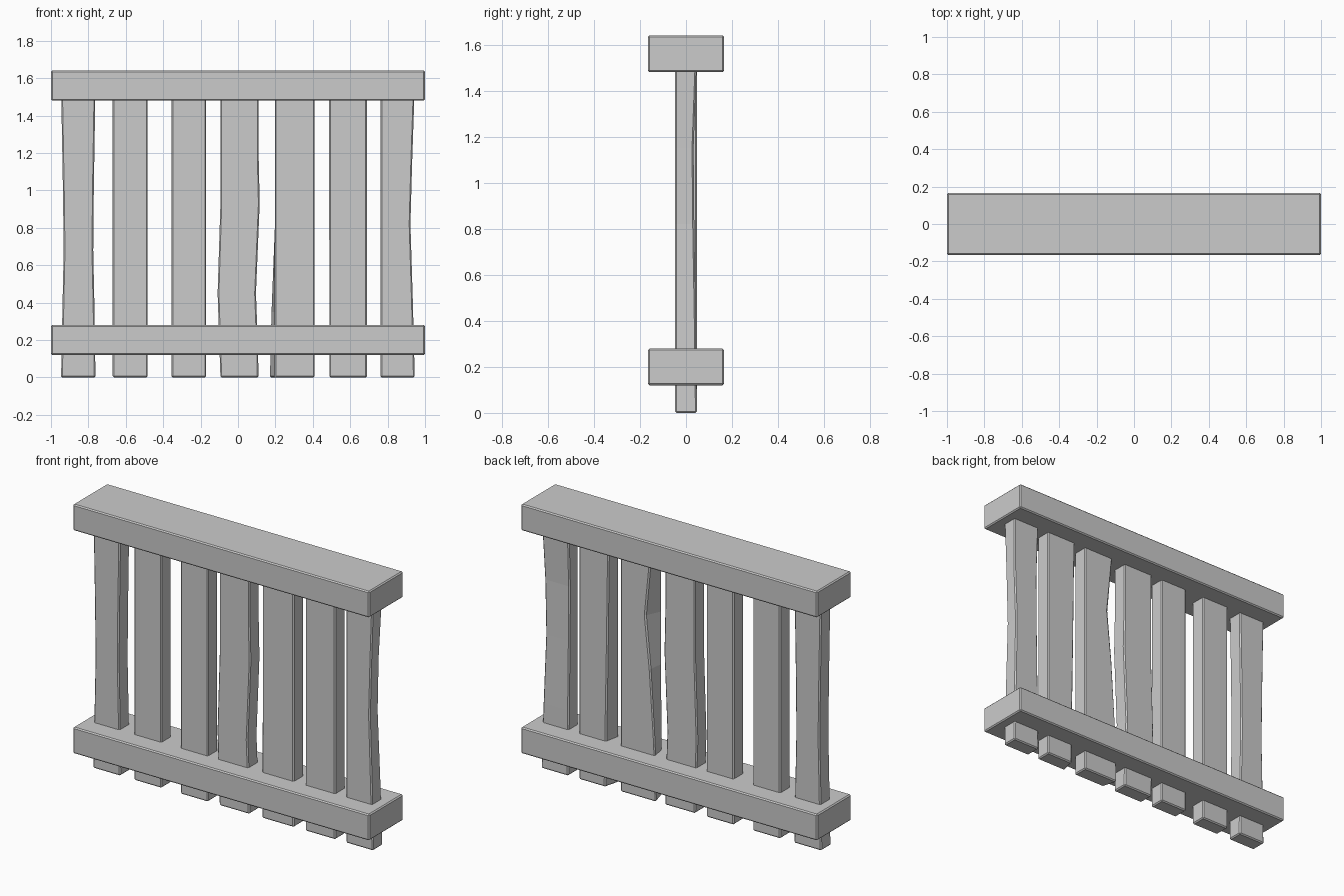
import bpy, bmesh

if "Cube" in bpy.data.objects:
    bpy.data.objects.remove(bpy.data.objects["Cube"])


def finish(bm, name, width):
    bmesh.ops.recalc_face_normals(bm, faces=bm.faces)
    mesh = bpy.data.meshes.new(name)
    bm.to_mesh(mesh)
    bm.free()
    obj = bpy.data.objects.new(name, mesh)
    bpy.context.collection.objects.link(obj)
    mod = obj.modifiers.new("worn_edges", 'BEVEL')
    mod.width = width
    mod.segments = 1
    mod.limit_method = 'ANGLE'
    mod.angle_limit = 0.7
    return obj


def rail(name, z):
    bm = bmesh.new()
    bmesh.ops.create_cube(bm, size=1)
    bmesh.ops.scale(bm, vec=(2.0, 0.33, 0.16), verts=bm.verts)
    bmesh.ops.translate(bm, vec=(0, 0, z), verts=bm.verts)
    finish(bm, name, 0.007)


def slat(name, left, right, levels):
    """levels: z, left shift, right shift, extra shift of back-left corner, back dent"""
    bm = bmesh.new()
    rings = []
    for z, dl, dr, bl, dent in levels:
        l, r = left + dl, right + dr
        back = 0.048 - dent
        rings.append([bm.verts.new(p) for p in (
            (l, -0.048, z), (r, -0.048, z), (r, back, z), (l + bl, back, z))])
    for a, b in zip(rings, rings[1:]):
        for i in range(4):
            j = (i + 1) % 4
            bm.faces.new((a[i], a[j], b[j], b[i]))
    bm.faces.new(rings[0][::-1])
    bm.faces.new(rings[-1])
    finish(bm, name, 0.007)


# Horizontal rails
rail("lower_rail", 0.20)
rail("upper_rail", 1.56)

# Straight and warped upright slats
straight = [(0, 0, 0, 0, 0), (1.56, 0, 0, 0, 0)]
waisted = [(0, 0, 0, 0, 0), (0.35, 0.007, -0.005, 0, 0), (0.68, 0.014, -0.012, 0, 0),
           (1.0, 0.01, -0.009, 0, 0), (1.56, 0, 0, 0, 0)]
wavy = [(0, 0, 0, 0, 0), (0.18, -0.006, -0.004, 0, 0), (0.45, -0.015, -0.014, 0, 0),
        (0.93, 0, 0.006, 0, 0), (1.2, 0, 0, 0, 0), (1.56, 0, 0, 0, 0)]
notched = [(0, 0, 0, -0.027, 0), (0.35, 0, 0, -0.018, 0), (0.8, 0, 0, 0.012, 0),
           (1.12, 0, 0, 0.045, 0), (1.56, 0, 0, 0, 0)]
skewed = [(0, 0, 0, 0.025, 0), (0.3, 0, 0, 0.02, 0), (0.85, 0, 0, 0.01, 0),
          (1.56, 0, 0, 0, 0)]
hollow = [(0, 0, 0, 0, 0), (0.4, 0, -0.01, 0, 0.005), (0.82, 0, -0.023, 0, 0.012),
          (1.15, 0, -0.014, 0, 0.015), (1.56, 0, 0, 0, 0)]

slats = [(-0.946, -0.762, waisted), (-0.67, -0.483, straight), (-0.355, -0.17, straight),
         (-0.094, 0.11, wavy), (0.196, 0.41, notched), (0.487, 0.69, skewed),
         (0.762, 0.945, hollow)]
for i, (l, r, levels) in enumerate(slats, 1):
    slat(f"slat_{i}", l, r, levels)
